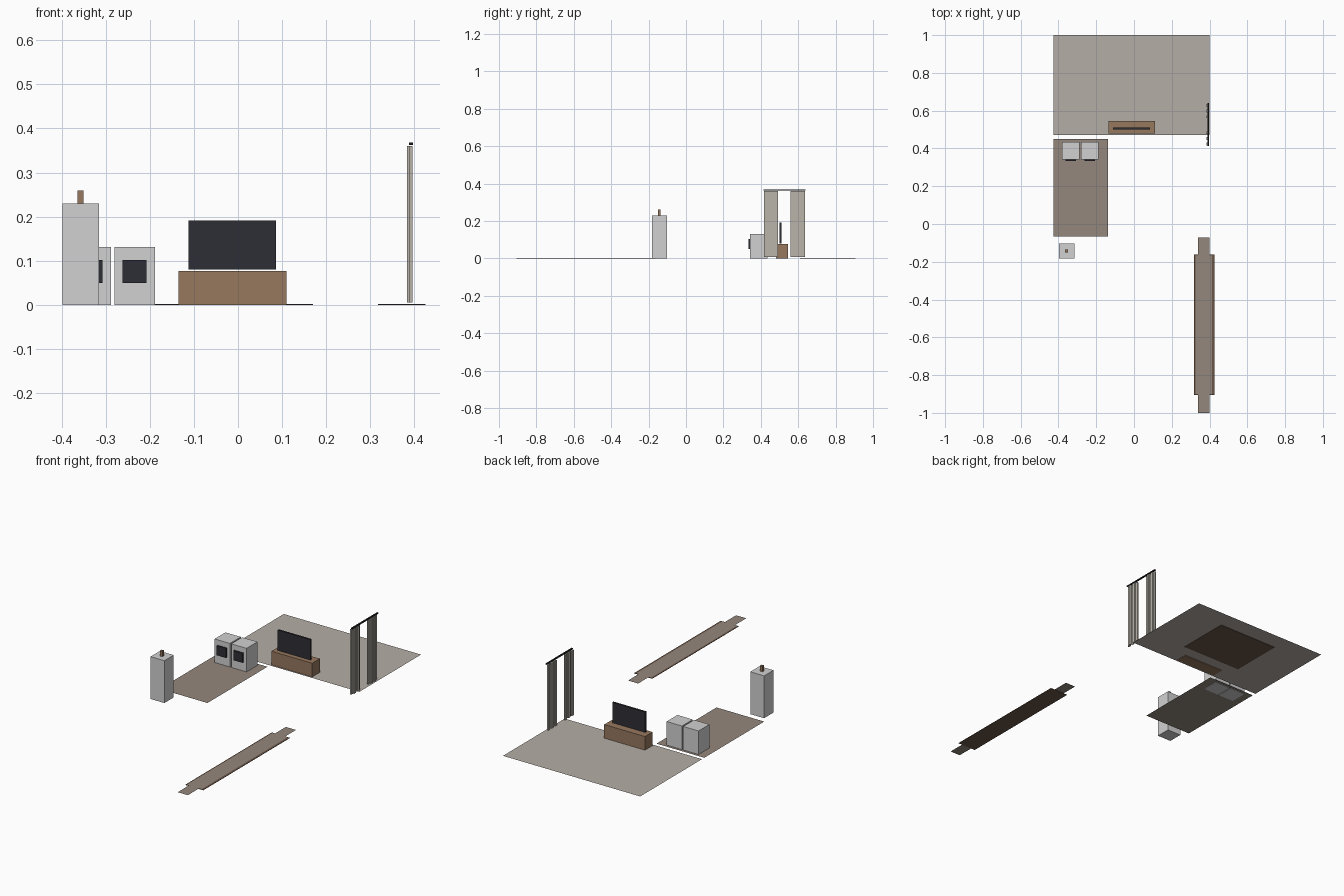
import bpy

cube = bpy.data.objects.get("Cube")
if cube:
    bpy.data.objects.remove(cube, do_unlink=True)


def material(name, srgb):
    m = bpy.data.materials.new(name)
    m.use_nodes = True
    col = [((c + 0.055) / 1.055) ** 2.4 for c in srgb] + [1.0]
    m.diffuse_color = col
    m.node_tree.nodes["Principled BSDF"].inputs["Base Color"].default_value = col
    return m


LIGHT_FLOOR = material("light floor", (0.71, 0.68, 0.65))
DARK_FLOOR = material("taupe floor", (0.58, 0.53, 0.49))
RUG = material("rug brown", (0.42, 0.33, 0.27))
WOOD = material("wood", (0.59, 0.47, 0.37))
WHITE = material("appliance white", (0.82, 0.82, 0.82))
GLASS = material("dark glass", (0.18, 0.18, 0.21))
FABRIC = material("curtain fabric", (0.73, 0.71, 0.67))
METAL = material("black metal", (0.10, 0.10, 0.11))


def finish(name, mesh, mat):
    mesh.materials.append(mat)
    ob = bpy.data.objects.new(name, mesh)
    bpy.context.collection.objects.link(ob)
    return ob


def sheet(name, x, y, z, mat):
    """Flat rectangle facing up."""
    mesh = bpy.data.meshes.new(name)
    mesh.from_pydata([(x[i], y[j], z) for i, j in ((0, 0), (1, 0), (1, 1), (0, 1))],
                     [], [(0, 1, 2, 3)])
    return finish(name, mesh, mat)


def box(name, x, y, z, mat):
    """Box from its extents along each axis."""
    mesh = bpy.data.meshes.new(name)
    verts = [(a, b, c) for a in x for b in y for c in z]
    mesh.from_pydata(verts, [], [(0, 1, 3, 2), (4, 6, 7, 5), (0, 4, 5, 1),
                                 (2, 3, 7, 6), (0, 2, 6, 4), (1, 5, 7, 3)])
    return finish(name, mesh, mat)


# Floors
FLOOR_Z = 0.003
sheet("living_floor", (-0.425, 0.40), (0.47, 1.0), FLOOR_Z, LIGHT_FLOOR)
sheet("kitchen_floor", (-0.425, -0.138), (-0.065, 0.45), FLOOR_Z, DARK_FLOOR)
sheet("hall_floor", (0.338, 0.399), (-1.0, -0.072), FLOOR_Z, DARK_FLOOR)

# Rugs
box("living_rug", (-0.19, 0.17), (0.61, 0.905), (0, 0.002), RUG)
box("hall_rug", (0.317, 0.425), (-0.905, -0.162), (0, 0.002), RUG)
sheet("hall_rug_top", (0.325, 0.414), (-0.9, -0.167), 0.0028, DARK_FLOOR)

# Media bench and screen
box("media_bench", (-0.135, 0.11), (0.48, 0.545), (0, 0.077), WOOD)
box("screen", (-0.112, 0.086), (0.5, 0.51), (0.08, 0.191), GLASS)

# Pair of kitchen appliances with dark door windows
for side, x in (("right", -0.38), ("left", -0.28)):
    box(side + "_appliance", (x, x + 0.092), (0.342, 0.435), (0, 0.131), WHITE)
    box(side + "_appliance_window", (x + 0.018, x + 0.073), (0.334, 0.342),
        (0.05, 0.102), GLASS)

# Tall cabinet with a small ornament
box("tall_cabinet", (-0.398, -0.315), (-0.182, -0.102), (0, 0.23), WHITE)
box("ornament", (-0.364, -0.35), (-0.15, -0.136), (0.23, 0.26), WOOD)

# Curtains: pleats alternating in depth, hung from a rod
PLEATS, PLEAT_W = 5, 0.015
for side, y in (("front", 0.416), ("back", 0.56)):
    for i in range(PLEATS):
        x = 0.383 + 0.006 * (i % 2)
        box(f"{side}_curtain_pleat_{i + 1}", (x, x + 0.007),
            (y + i * PLEAT_W, y + (i + 1) * PLEAT_W), (0.006, 0.36), FABRIC)
box("curtain_rod", (0.388, 0.397), (0.414, 0.64), (0.363, 0.368), METAL)
